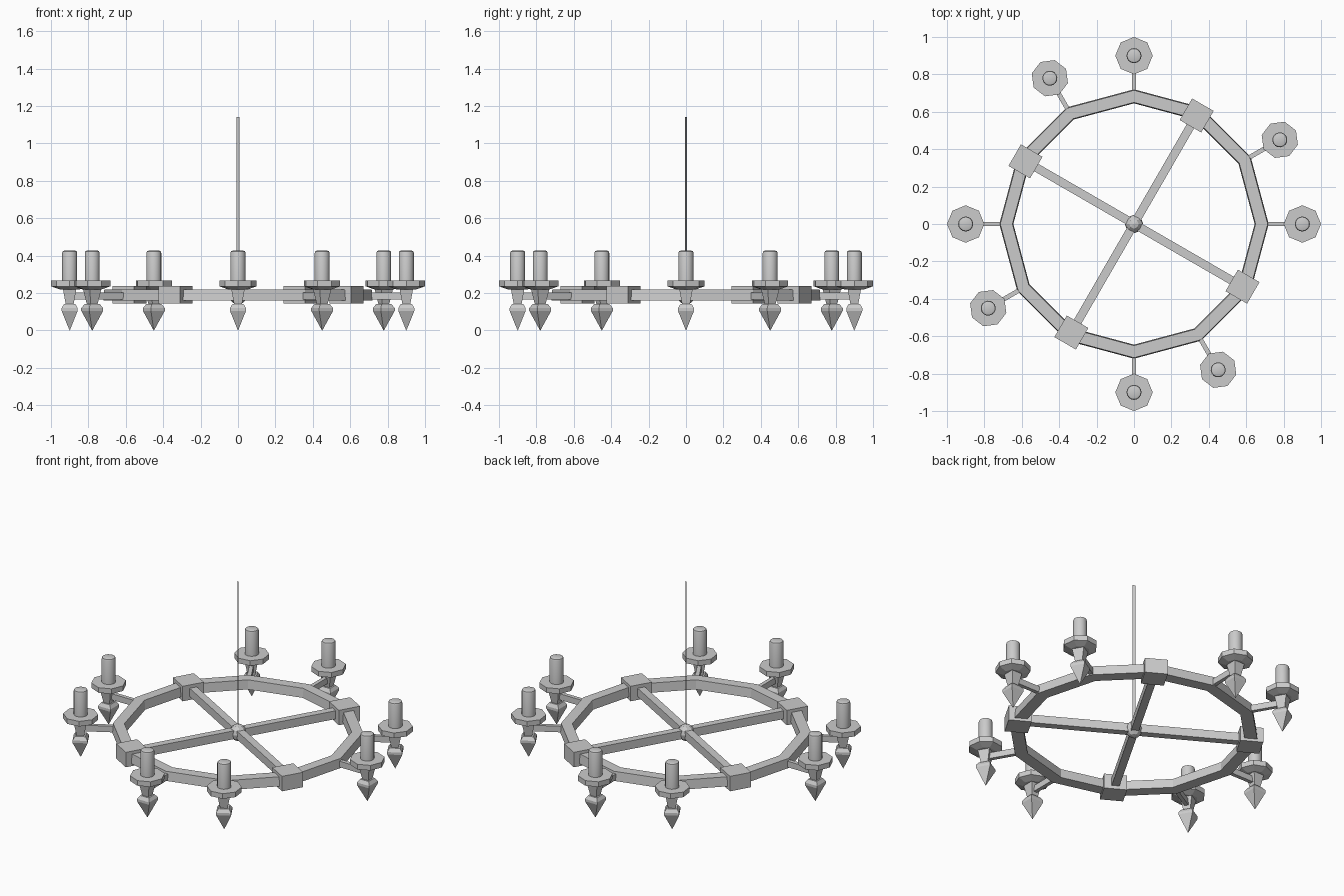
import bpy, bmesh
from math import radians, cos, sin, pi
from mathutils import Matrix

if "Cube" in bpy.data.objects:
    bpy.data.objects.remove(bpy.data.objects["Cube"])


def finish(name, bm, matrix=None, smooth=False):
    bmesh.ops.recalc_face_normals(bm, faces=bm.faces[:])
    me = bpy.data.meshes.new(name)
    bm.to_mesh(me)
    bm.free()
    ob = bpy.data.objects.new(name, me)
    bpy.context.collection.objects.link(ob)
    if matrix:
        ob.matrix_world = matrix
    if smooth:
        me.shade_smooth()
        me.set_sharp_from_angle(angle=radians(35))
    return ob


def lathe(name, profile, sides, matrix=None, phase=0.0, closed=False, smooth=False):
    """Sweep (radius, z) points around z; open profiles are capped."""
    bm = bmesh.new()
    rings = []
    for r, z in profile:
        rings.append([bm.verts.new((r * cos(phase + 2 * pi * i / sides),
                                    r * sin(phase + 2 * pi * i / sides), z))
                      for i in range(sides)])
    pairs = list(zip(rings, rings[1:]))
    if closed:
        pairs.append((rings[-1], rings[0]))
    for a, b in pairs:
        for i in range(sides):
            j = (i + 1) % sides
            bm.faces.new((a[i], a[j], b[j], b[i]))
    if not closed:
        bm.faces.new(rings[0])
        bm.faces.new(rings[-1])
    bmesh.ops.remove_doubles(bm, verts=bm.verts[:], dist=1e-5)
    return finish(name, bm, matrix, smooth)


def box(name, centre, size, matrix=None):
    bm = bmesh.new()
    bmesh.ops.create_cube(bm, size=1, matrix=Matrix.Translation(centre)
                          @ Matrix.Diagonal((*size, 1)))
    return finish(name, bm, matrix)


def turn(deg):
    return Matrix.Rotation(radians(deg), 4, 'Z')


# twelve-sided wheel rim
lathe("rim", [(0.645, 0.16), (0.72, 0.16), (0.715, 0.218), (0.65, 0.218)], 12, closed=True)

# crossed beams, with clamp blocks on the rim
for a in (60, 150):
    box("cross_beam", (0, 0, 0.19), (1.3, 0.045, 0.052), turn(a))
for a in (60, 150, 240, 330):
    box("clamp_block", (0.67, 0, 0.19), (0.133, 0.133, 0.094), turn(a))

# centre hub
bm = bmesh.new()
bmesh.ops.create_uvsphere(bm, u_segments=8, v_segments=6, radius=0.05)
finish("hub", bm, Matrix.Translation((0, 0, 0.19)))

# flat hanging strip, lined up with one beam
bm = bmesh.new()
bm.faces.new([bm.verts.new(p) for p in
              ((-0.0095, 0, 0.2), (0.0095, 0, 0.2), (0.0095, 0, 1.14), (-0.0095, 0, 1.14))])
finish("hanging_strip", bm, turn(-30))

# candle holders
R2 = 2 ** 0.5
for a in (0, 30, 90, 120, 180, 210, 270, 300):
    m = turn(a)
    at = m @ Matrix.Translation((0.9, 0, 0))
    box("arm", (0.79, 0, 0.185), (0.19, 0.024, 0.038), m)
    # square stem and arrow-shaped drop
    lathe("stem", [(0.02 * R2, 0.135), (0.036 * R2, 0.222)], 4, at, phase=pi / 4)
    lathe("drop", [(0.001, 0), (0.043 * R2, 0.105), (0.043 * R2, 0.12), (0.03 * R2, 0.14)],
          4, at, phase=pi / 4)
    # octagonal drip dish
    lathe("drip_dish", [(0.055, 0.22), (0.1, 0.236), (0.1, 0.268)], 8, at)
    # round candle with softened top
    lathe("candle", [(0.04, 0.25), (0.04, 0.415), (0.037, 0.423), (0.03, 0.426)],
          16, at, smooth=True)
